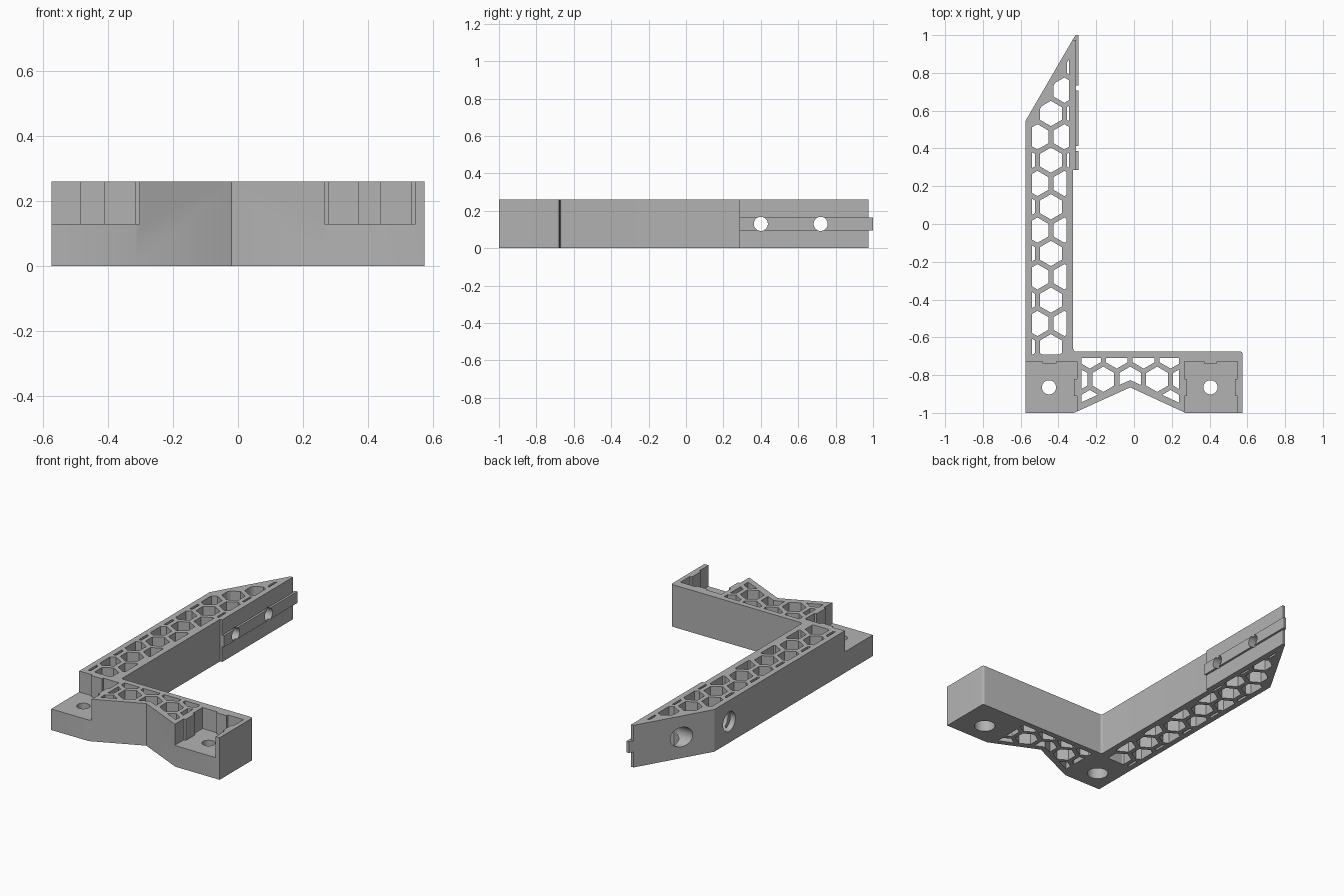
import bpy, bmesh, math
from mathutils import Vector, Matrix

cube = bpy.data.objects.get("Cube")
if cube:
    bpy.data.objects.remove(cube)

H = 0.26                 # overall thickness
MID = H / 2
WALL = 0.035             # rim left around the honeycomb
PITCH, HEX_R = 0.1426, 0.067
ROW = PITCH * math.sqrt(3) / 2
APEX = -0.02             # centre of the front notch

grey = bpy.data.materials.new("plain_grey")
grey.use_nodes = True
grey.diffuse_color = (0.45, 0.45, 0.45, 1)
grey.node_tree.nodes["Principled BSDF"].inputs["Base Color"].default_value = grey.diffuse_color


def make_object(name, bm):
    bmesh.ops.recalc_face_normals(bm, faces=bm.faces)
    mesh = bpy.data.meshes.new(name)
    bm.to_mesh(mesh)
    bm.free()
    mesh.materials.append(grey)
    obj = bpy.data.objects.new(name, mesh)
    bpy.context.collection.objects.link(obj)
    return obj


def add_prism(bm, points, z0, z1):
    low = [bm.verts.new((x, y, z0)) for x, y in points]
    high = [bm.verts.new((x, y, z1)) for x, y in points]
    bm.faces.new(low[::-1])
    bm.faces.new(high)
    for i in range(len(low)):
        j = (i + 1) % len(low)
        bm.faces.new((low[i], low[j], high[j], high[i]))


def prisms(name, polygons, z0, z1):
    bm = bmesh.new()
    for points in polygons:
        add_prism(bm, points, z0, z1)
    return make_object(name, bm)


def cylinder(name, start, end, radius):
    start, end = Vector(start), Vector(end)
    axis = end - start
    bm = bmesh.new()
    place = Matrix.Translation((start + end) / 2) @ axis.to_track_quat('Z', 'Y').to_matrix().to_4x4()
    bmesh.ops.create_cone(bm, cap_ends=True, segments=40, radius1=radius,
                          radius2=radius, depth=axis.length, matrix=place)
    return make_object(name, bm)


def combine(target, tool, operation):
    mod = target.modifiers.new(tool.name, 'BOOLEAN')
    mod.operation, mod.object, mod.solver = operation, tool, 'EXACT'
    bpy.context.view_layer.objects.active = target
    bpy.ops.object.modifier_apply(modifier=mod.name)
    bpy.data.objects.remove(tool)


def rounded(before, corner, after, r=0.015, steps=4):
    c = Vector(corner)
    a = c + (Vector(before) - c).normalized() * r
    b = c + (Vector(after) - c).normalized() * r
    ts = [i / steps for i in range(steps + 1)]
    return [tuple(a * (1 - t) ** 2 + c * 2 * t * (1 - t) + b * t * t) for t in ts]


def half_plane(a, b, inset=0.0):
    """Keeps the side to the left of a -> b, moved inward by inset."""
    a, b = Vector(a), Vector(b)
    d = (b - a).normalized()
    n = Vector((-d.y, d.x))
    return a + n * inset, n


def clip(points, planes):
    for origin, n in planes:
        out = []
        for i, p in enumerate(points):
            q = points[(i + 1) % len(points)]
            dp, dq = (p - origin).dot(n), (q - origin).dot(n)
            if dp >= 0:
                out.append(p)
            if dp * dq < 0:
                out.append(p.lerp(q, dp / (dp - dq)))
        points = out
    return points


def honeycomb(cx, cy, rows, cols, planes_for):
    """Pointed-top hexagons on a staggered grid, trimmed to a region."""
    cells = []
    for r in rows:
        for c in cols:
            x, y = cx + (c + 0.5 * (r % 2)) * PITCH, cy + r * ROW
            cell = [Vector((x + HEX_R * math.sin(k * math.pi / 3),
                            y + HEX_R * math.cos(k * math.pi / 3))) for k in range(6)]
            cell = clip(cell, planes_for(y))
            if len(cell) > 2:
                area = sum(p.cross(cell[i - 1]) for i, p in enumerate(cell))
                if abs(area) > 0.0008:
                    cells.append([tuple(p) for p in cell])
    return cells


# Main L-shaped body with notched front and sloped arm tip
slope_a, slope_b = (-0.575, 0.545), (-0.325, 0.975)
notch_l, notch_m, notch_r = (-0.318, -1), (APEX, -0.865), (0.272, -1)
outline = [(-0.575, -1), notch_l, notch_m, notch_r, (0.575, -1)]
outline += rounded((0.575, -1), (0.575, -0.675), (0, -0.675))
outline += rounded((0, -0.675), (-0.322, -0.675), (-0.322, 0))
outline += [(-0.322, 0.285), (-0.308, 0.285), (-0.308, 0.975), slope_b, slope_a]
body = prisms("honeycomb_bracket", [outline], 0, H)

# Sliding rail on the inner side of the arm
rail = prisms("side_rail", [[(-0.335, 0.285), (-0.295, 0.285), (-0.295, 1),
                             (-0.31, 1), slope_b, (-0.335, 0.95)]], 0.095, 0.165)
combine(body, rail, 'UNION')


# Honeycomb through the arm
def arm_planes(y):
    right = -0.343 if y > 0.285 else -0.358
    return [half_plane((right, 0), (right, 1)), half_plane((-0.54, 1), (-0.54, 0)),
            half_plane((0, -0.69), (1, -0.69)), half_plane(slope_b, slope_a, WALL)]


arm_cells = honeycomb(-0.44, 0.585, range(-10, 4), range(-2, 3), arm_planes)
combine(body, prisms("arm_cells", arm_cells, -0.1, H + 0.1), 'DIFFERENCE')


# Honeycomb through the cross bar, one half on each side of the notch
def left_bar(y):
    return [half_plane((0, -0.71), (-1, -0.71)), half_plane((-0.277, 0), (-0.277, -1)),
            half_plane((APEX + 0.001, 0), (APEX + 0.001, 1)),
            half_plane(notch_l, notch_m, WALL)]


def right_bar(y):
    return [half_plane((0, -0.71), (-1, -0.71)), half_plane((0.237, 0), (0.237, 1)),
            half_plane((APEX - 0.001, 0), (APEX - 0.001, -1)),
            half_plane(notch_m, notch_r, WALL)]


for name, region in (("left_bar_cells", left_bar), ("right_bar_cells", right_bar)):
    cells = honeycomb(APEX, -0.822, range(-1, 2), range(-3, 4), region)
    combine(body, prisms(name, cells, -0.1, H + 0.1), 'DIFFERENCE')


# Stepped pockets with locating ribs above both feet
def side_rib(x, rib):
    return [(x, -0.91), (rib, -0.91), (rib, -0.82), (x, -0.82)]


def back_rib(x0, x1):
    return [(x1, -0.727), (x1, -0.739), (x0, -0.739), (x0, -0.727)]


open_pocket = [(-0.7, -1.1), (-0.303, -1.1)] + side_rib(-0.303, -0.317)
open_pocket += [(-0.303, -0.727)] + back_rib(-0.485, -0.41) + [(-0.7, -0.727)]
walled_pocket = [(0.267, -1.1), (0.547, -1.1)] + side_rib(0.547, 0.534)
walled_pocket += [(0.547, -0.727)] + back_rib(0.37, 0.44) + [(0.267, -0.727)]
walled_pocket += side_rib(0.267, 0.281)[::-1]
combine(body, prisms("foot_pockets", [open_pocket, walled_pocket], MID, H + 0.1), 'DIFFERENCE')

# Vertical screw holes in the feet, counterbored from below
for x in (-0.45, 0.405):
    for r, z in ((0.0375, H), (0.06, 0.075)):
        combine(body, cylinder("foot_hole", (x, -0.865, -0.1), (x, -0.865, z), r), 'DIFFERENCE')

# Sideways screw holes in the arm, counterbored from the outer side
for y in (0.4, 0.72):
    for r, x in ((0.0375, -0.2), (0.06, -0.4)):
        combine(body, cylinder("arm_hole", (-0.7, y, MID), (x, y, MID), r), 'DIFFERENCE')

# Smooth bores, crisp edges
bpy.ops.object.select_all(action='DESELECT')
body.select_set(True)
bpy.context.view_layer.objects.active = body
bpy.ops.object.shade_smooth_by_angle(angle=math.radians(25))
